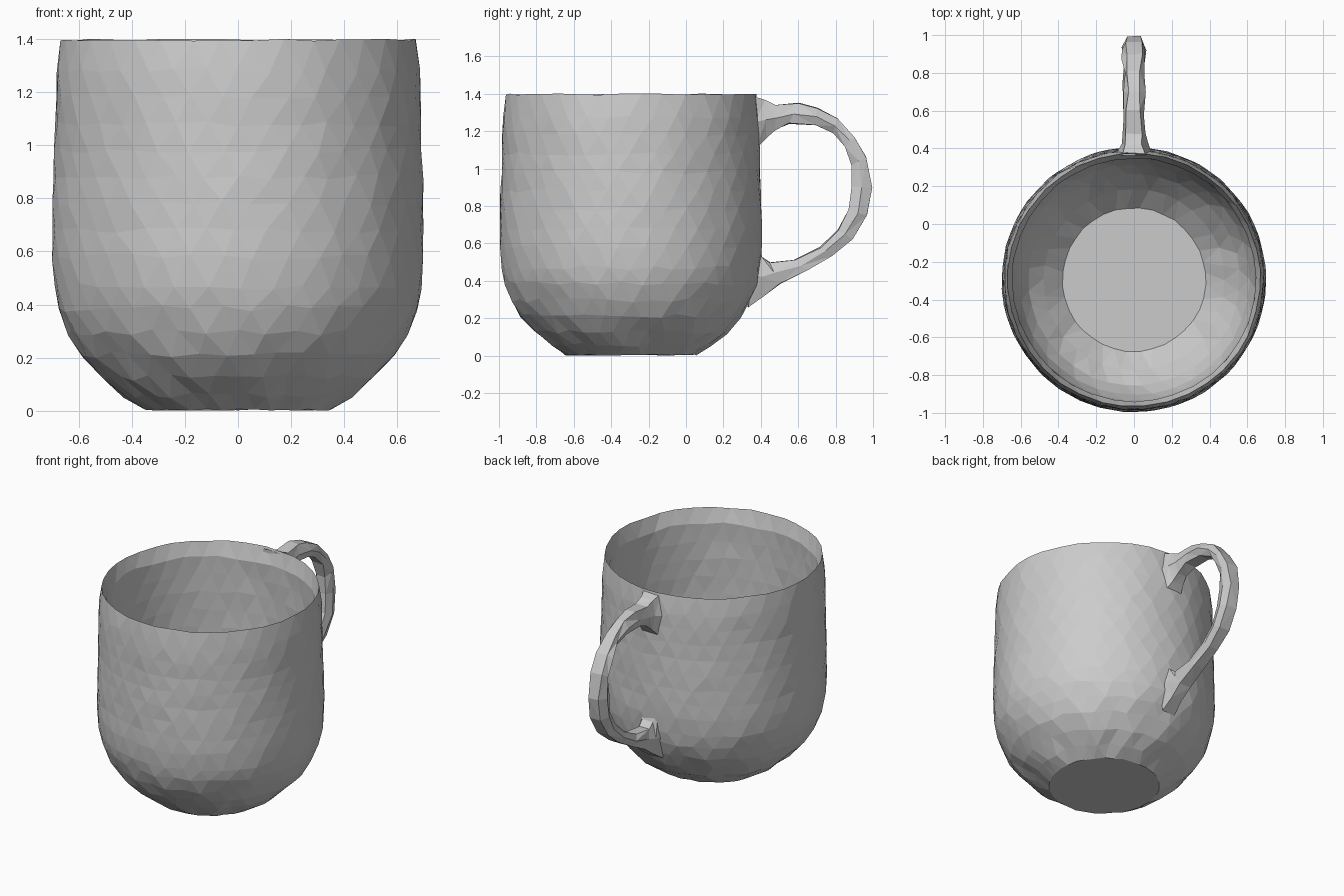
import bpy, bmesh, random
from math import cos, sin, pi

random.seed(4)
if "Cube" in bpy.data.objects:
    bpy.data.objects.remove(bpy.data.objects["Cube"], do_unlink=True)

clay = bpy.data.materials.new("grey clay")
clay.use_nodes = True
COLOUR = (0.6, 0.6, 0.6, 1)
clay.diffuse_color = COLOUR
clay.node_tree.nodes["Principled BSDF"].inputs["Base Color"].default_value = COLOUR

SEGMENTS = 36
CENTRE_Y = -0.295


def jitter(amount):
    return random.uniform(-amount, amount)


def finish(bm, name):
    bmesh.ops.recalc_face_normals(bm, faces=bm.faces)
    mesh = bpy.data.meshes.new(name)
    bm.to_mesh(mesh)
    bm.free()
    mesh.materials.append(clay)
    obj = bpy.data.objects.new(name, mesh)
    bpy.context.collection.objects.link(obj)
    return obj


def bridge(bm, low, high, shift):
    """Triangle strip between two rings that are offset by half a step."""
    n = len(low)
    for i in range(n):
        j = (i + 1) % n
        if shift:
            bm.faces.new((low[i], low[j], high[j]))
            bm.faces.new((low[i], high[j], high[i]))
        else:
            bm.faces.new((low[i], low[j], high[i]))
            bm.faces.new((low[j], high[j], high[i]))


# Cup: one closed profile running up the outside and down the inside
outside = [(.35, .004), (.43, .06), (.515, .125), (.59, .21), (.64, .295),
           (.675, .385), (.692, .47), (.7, .58), (.7, .68), (.699, .78),
           (.696, .88), (.693, .98), (.69, 1.08), (.688, 1.18), (.684, 1.28)]
rim = [(.67, 1.397)]
inside = [(.645, 1.3), (.648, 1.18), (.65, 1.06), (.652, .94), (.654, .82),
          (.654, .7), (.65, .58), (.64, .47), (.61, .36), (.56, .26),
          (.48, .16), (.38, .06)]
profile = outside + rim + inside

bm = bmesh.new()
rings = []
for k, (radius, z) in enumerate(profile):
    edge = k in (0, len(profile) - 1)
    ring = []
    for i in range(SEGMENTS):
        a = 2 * pi * (i + 0.5 * (k % 2) + jitter(0.12)) / SEGMENTS
        r = radius + jitter(0.003)
        dz = jitter(0.004) if edge or (radius, z) in rim else jitter(0.012)
        ring.append(bm.verts.new((r * cos(a), CENTRE_Y + r * sin(a), z + dz)))
    rings.append(ring)
for k in range(len(rings) - 1):
    bridge(bm, rings[k], rings[k + 1], k % 2)
bm.faces.new(rings[0][::-1])
bm.faces.new(rings[-1])
finish(bm, "cup")

# Handle: stations of outer (y, z), inner (y, z) and half width
stations = [((.365, 1.385), (.375, 1.11), .09),
            ((.42, 1.365), (.43, 1.16), .07),
            ((.48, 1.34), (.475, 1.205), .06),
            ((.6, 1.35), (.55, 1.24), .055),
            ((.7, 1.325), (.69, 1.235), .055),
            ((.81, 1.265), (.79, 1.19), .055),
            ((.9, 1.17), (.85, 1.12), .06),
            ((.96, 1.06), (.882, 1.02), .06),
            ((.995, .9), (.886, .9), .06),
            ((.965, .75), (.87, .78), .06),
            ((.89, .625), (.81, .67), .06),
            ((.78, .535), (.72, .58), .055),
            ((.65, .455), (.58, .51), .055),
            ((.5, .385), (.45, .5), .06),
            ((.42, .32), (.405, .53), .065),
            ((.33, .26), (.38, .59), .08)]
# Cross-section: sideways factor and position from outer to inner edge
section = [(-.65, 0), (.65, 0), (1, .5), (.65, 1), (-.65, 1), (-1, .5)]

bm = bmesh.new()
loops = []
for outer, inner, half in stations:
    loop = []
    for side, t in section:
        y = outer[0] + (inner[0] - outer[0]) * t
        z = outer[1] + (inner[1] - outer[1]) * t
        x = side * half + jitter(0.008)
        loop.append(bm.verts.new((x, y + jitter(0.004), z + jitter(0.004))))
    loops.append(loop)
for k in range(len(loops) - 1):
    bridge(bm, loops[k], loops[k + 1], k % 2)
bm.faces.new(loops[0])
bm.faces.new(loops[-1])
finish(bm, "handle")
